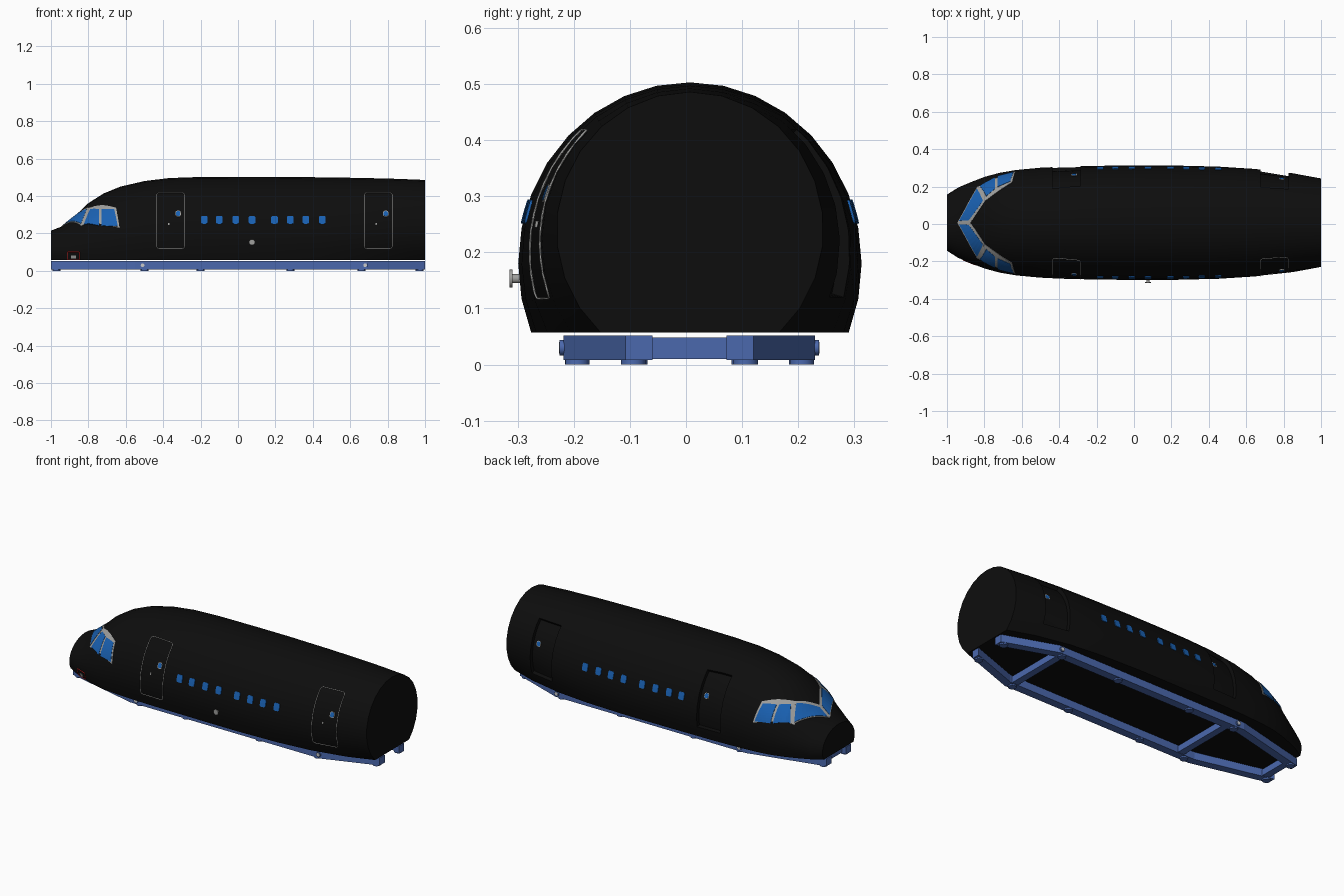
import bpy, bmesh
from math import pi, sin, cos, asin, radians
from mathutils import Matrix, Vector

if "Cube" in bpy.data.objects:
    bpy.data.objects.remove(bpy.data.objects["Cube"])

def material(name, rgb):
    m = bpy.data.materials.new(name)
    m.diffuse_color = (*rgb, 1)
    m.use_nodes = True
    m.node_tree.nodes["Principled BSDF"].inputs["Base Color"].default_value = m.diffuse_color
    return m

BLACK = material("black", (0.004, 0.004, 0.004))
GLASS = material("glass_blue", (0.01, 0.12, 0.45))
BLUE = material("frame_blue", (0.07, 0.14, 0.42))
RED = material("red", (0.7, 0.02, 0.02))
WHITE = material("white", (0.9, 0.9, 0.9))
GREY = material("grey", (0.35, 0.35, 0.34))

YC, FLOOR = 0.007, 0.057
# stations: x, half width, top height, height of widest point
ST = [(-1, .150, .215, .10), (-.94, .188, .238, .105), (-.87, .218, .295, .115),
      (-.80, .245, .362, .13), (-.72, .267, .413, .14), (-.63, .282, .45, .155),
      (-.5, .294, .48, .168), (-.37, .300, .496, .175), (-.2, .304, .502, .18),
      (0, .306, .503, .18), (.2, .306, .503, .18), (.45, .300, .50, .185),
      (.65, .288, .497, .198), (.85, .264, .492, .22), (1, .238, .486, .24)]

def station(x):
    x = max(-1, min(1, x))
    for a, b in zip(ST, ST[1:]):
        if x <= b[0]:
            t = (x - a[0]) / (b[0] - a[0])
            return [p + (q - p) * t for p, q in zip(a, b)][1:]

def surf(x, th, side=1, off=0):
    w, top, zc = station(x)
    return Vector((x, YC + side * (w + off) * cos(th), zc + (top - zc + off) * sin(th)))

def angle(x, z):
    w, top, zc = station(x)
    return asin(max(-1, min(1, (z - zc) / (top - zc))))

def finish(name, bm, mat, smooth=False):
    bmesh.ops.recalc_face_normals(bm, faces=bm.faces)
    me = bpy.data.meshes.new(name)
    bm.to_mesh(me)
    bm.free()
    ob = bpy.data.objects.new(name, me)
    bpy.context.collection.objects.link(ob)
    me.materials.append(mat)
    if smooth:
        activate(ob)
        bpy.ops.object.shade_smooth_by_angle(angle=radians(30))
    return ob

def activate(ob):
    bpy.ops.object.select_all(action='DESELECT')
    ob.select_set(True)
    bpy.context.view_layer.objects.active = ob

def patch(name, corners, side, lo, hi, mat, n=8, crest=90):
    """Curved four-sided slab lying on the hull; z above the hull means the crest."""
    c = [(x, min(angle(x, z), radians(crest))) for x, z in corners]
    bm = bmesh.new()
    grids = []
    for off in (lo, hi):
        g = []
        for i in range(n + 1):
            for j in range(n + 1):
                u, v = i / n, j / n
                x, th = [(a * (1 - u) + d * u) * (1 - v) + (b * (1 - u) + e * u) * v
                         for a, b, e, d in zip(*c)]
                g.append(bm.verts.new(surf(x, th, side, off)))
        grids.append(g)
        for i in range(n):
            for j in range(n):
                k = i * (n + 1) + j
                bm.faces.new((g[k], g[k + 1], g[k + n + 2], g[k + n + 1]))
    edges = [e for e in bm.edges if e.is_boundary]
    bmesh.ops.bridge_loops(bm, edges=edges)
    return finish(name, bm, mat)

def rounded(x, z, hw, hh, r, k=4, sub=10):
    """Rounded rectangle outline in the side view, with subdivided uprights."""
    pts = []
    for q, (sx, sz) in enumerate(((1, 1), (-1, 1), (-1, -1), (1, -1))):
        for i in range(k + 1):
            a = (q + i / k) * pi / 2
            pts.append((x + sx * (hw - r) + r * cos(a), z + sz * (hh - r) + r * sin(a)))
        if q in (1, 3):
            h = (hh - r) * 2
            pts += [(pts[-1][0], pts[-1][1] + (-1 if q == 1 else 1) * h * i / sub) for i in range(1, sub)]
    return pts

def pad(name, outline, side, hi, mat):
    bm = bmesh.new()
    ring = [bm.verts.new(surf(x, angle(x, z), side, hi)) for x, z in outline]
    base = [bm.verts.new(surf(x, angle(x, z), side, hi - .008)) for x, z in outline]
    mid = bm.verts.new(sum((v.co for v in ring), Vector()) / len(ring))
    for i in range(len(ring)):
        j = (i + 1) % len(ring)
        bm.faces.new((ring[i], ring[j], mid))
        bm.faces.new((ring[i], base[i], base[j], ring[j]))
    return finish(name, bm, mat)

def trim(name, outline, side, mat, depth=.002):
    cu = bpy.data.curves.new(name, 'CURVE')
    cu.dimensions, cu.bevel_depth, cu.bevel_resolution = '3D', depth, 0
    sp = cu.splines.new('POLY')
    sp.points.add(len(outline) - 1)
    for p, (x, z) in zip(sp.points, outline):
        p.co = (*surf(x, angle(x, z), side, .0005), 1)
    sp.use_cyclic_u = True
    ob = bpy.data.objects.new(name, cu)
    bpy.context.collection.objects.link(ob)
    cu.materials.append(mat)

def cylinder(name, loc, r, h, mat, axis='Z', seg=16):
    bm = bmesh.new()
    rot = Matrix.Rotation(pi / 2, 4, 'X') if axis == 'Y' else Matrix()
    bmesh.ops.create_cone(bm, cap_ends=True, segments=seg, radius1=r, radius2=r, depth=h,
                          matrix=Matrix.Translation(loc) @ rot)
    return finish(name, bm, mat, True)

def box(name, loc, size, mat):
    bm = bmesh.new()
    bmesh.ops.create_cube(bm, size=1, matrix=Matrix.Translation(loc) @ Matrix.Diagonal((*size, 1)))
    return finish(name, bm, mat)

# fuselage: lofted arches with a flat floor and flat ends
bm = bmesh.new()
rings, N = [], 20
for s in ST:
    t0 = angle(s[0], FLOOR)
    rings.append([bm.verts.new(surf(s[0], t0 + (pi - 2 * t0) * i / N)) for i in range(N + 1)])
for a, b in zip(rings, rings[1:]):
    for i in range(N + 1):
        j = (i + 1) % (N + 1)
        bm.faces.new((a[i], a[j], b[j], b[i]))
bm.faces.new(rings[0])
bm.faces.new(rings[-1])
hull = finish("fuselage", bm, BLACK)

# recessed doorways on the back side
DOORS = (-.36, .75)
for x in DOORS:
    cut = patch("doorway_cutter", [(x - .075, .12), (x - .075, .42), (x + .075, .42), (x + .075, .12)],
                1, -.022, .03, BLACK)
    mod = hull.modifiers.new("doorway", 'BOOLEAN')
    mod.object, mod.operation, mod.solver = cut, 'DIFFERENCE', 'EXACT'
    activate(hull)
    bpy.ops.object.modifier_apply(modifier=mod.name)
    bpy.data.objects.remove(cut)
activate(hull)
bpy.ops.object.shade_smooth_by_angle(angle=radians(30))

# doors: outlines on the front side, portholes on both
for x in DOORS:
    trim("door_outline", rounded(x, .268, .075, .15, .015), -1, GREY)
    pad("door_latch", rounded(x - .01, .25, .004, .006, .002), -1, .002, GREY)
    for side, off in ((-1, .003), (1, -.019)):
        trim_off = off - .001
        pad("door_porthole_rim", rounded(x + .04, .305, .014, .016, .01), side, trim_off, GREY)
        pad("door_porthole", rounded(x + .04, .305, .011, .013, .008), side, off, GLASS)

# cabin windows and cockpit glazing on both sides
for side in (-1, 1):
    for x in (-.18, -.10, -.012, .075, .195, .28, .362, .45):
        pad("cabin_window", rounded(x, .272, .018, .021, .009, sub=3), side, .003, GLASS)
    patch("windshield_frame", [(-.945, 1), (-.875, 1), (-.79, .336), (-.835, .238)], side, -.006, .003, GREY)
    patch("side_window_frame", [(-.845, .238), (-.80, .336), (-.652, .336), (-.633, .228)], side, -.006, .003, GREY)
    patch("windshield", [(-.936, 1), (-.885, 1), (-.808, .327), (-.840, .249)], side, -.004, .005, GLASS, crest=87)
    patch("cockpit_window_front", [(-.825, .246), (-.79, .327), (-.742, .327), (-.742, .24)], side, -.004, .005, GLASS)
    patch("cockpit_window_rear", [(-.73, .239), (-.73, .327), (-.662, .327), (-.643, .237)], side, -.004, .005, GLASS)

# service hatch and round valve on the front side
trim("hatch_outline", rounded(-.88, .08, .033, .021, .006, sub=3), -1, RED, .0025)
pad("hatch_plate", rounded(-.88, .074, .014, .008, .003, sub=3), -1, .003, GREY)
cylinder("valve_stem", (.075, -.302, .153), .008, .02, GREY, 'Y')
cylinder("valve_cap", (.075, -.312, .153), .016, .005, GREY, 'Y')

# base frame: bent rails, cross beams, feet and tube sockets
FY, Z0, Z1 = .006, .008, .052
PATH = [(-1, .09), (-.55, .2), (.69, .2), (1, .09)]
for s in (-1, 1):
    bm = bmesh.new()
    secs = [[bm.verts.new((x, FY + s * (y + d), z)) for d, z in
             ((-.024, Z0), (.024, Z0), (.024, Z1), (-.024, Z1))] for x, y in PATH]
    for a, b in zip(secs, secs[1:]):
        for i in range(4):
            j = (i + 1) % 4
            bm.faces.new((a[i], a[j], b[j], b[i]))
    bm.faces.new(secs[0])
    bm.faces.new(secs[-1])
    finish("side_rail", bm, BLUE)
    for x, y in ((-.97, .097), (-.5, .2), (-.2, .2), (.28, .2), (.66, .2), (.97, .1)):
        cylinder("foot", (x, FY + s * y, .005), .022, .01, BLUE)
    for x in (-.51, .68):
        cylinder("tube_socket", (x, FY + s * .223, .03), .014, .016, BLUE, 'Y')
        cylinder("tube_end", (x, FY + s * .2235, .03), .010, .017, WHITE, 'Y')
for x, w in ((-.95, .17), (-.46, .37), (.66, .37)):
    box("cross_beam", (x, FY, .029), (.04, w, .038), BLUE)
